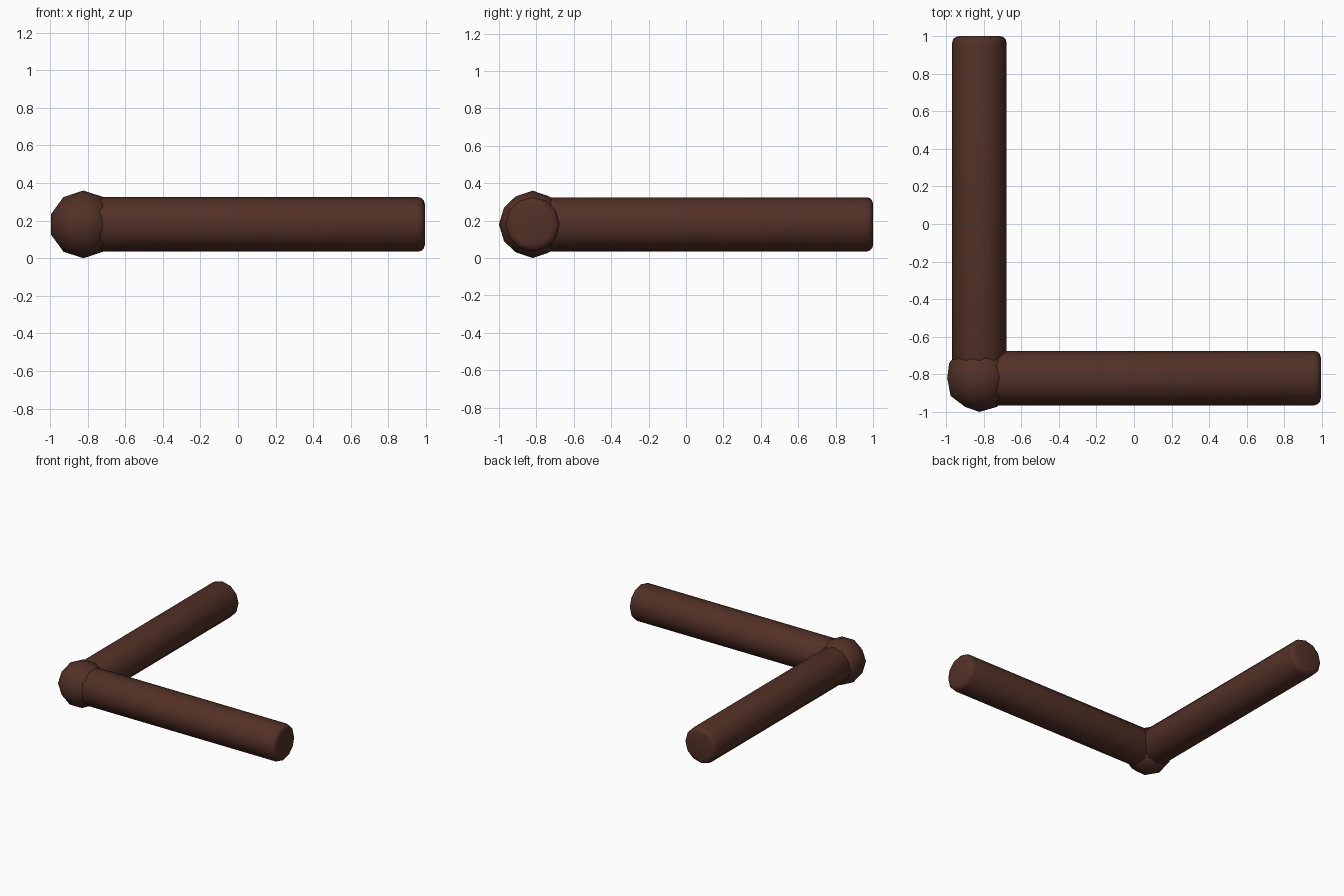
import bpy
from math import radians

if "Cube" in bpy.data.objects:
    bpy.data.objects.remove(bpy.data.objects["Cube"])

R_BALL = 0.18
R_ARM = 0.145
CORNER = (-0.823, -0.82, R_BALL)

brown = bpy.data.materials.new("dark_brown")
brown.diffuse_color = (0.085, 0.03, 0.02, 1)
brown.use_nodes = True
brown.node_tree.nodes["Principled BSDF"].inputs["Base Color"].default_value = brown.diffuse_color


def finish(obj, name, angle):
    obj.name = name
    obj.data.materials.append(brown)
    bpy.ops.object.shade_smooth_by_angle(angle=radians(angle))


def arm(name, axis, end):
    # Rounded rod from the corner to the given end coordinate
    length = end - CORNER[axis]
    loc = list(CORNER)
    loc[axis] += length / 2
    rot = (0, radians(90), 0) if axis == 0 else (radians(-90), 0, 0)
    bpy.ops.mesh.primitive_cylinder_add(vertices=12, radius=R_ARM, depth=length,
                                        location=loc, rotation=rot)
    obj = bpy.context.object
    bevel = obj.modifiers.new("rounded_rim", 'BEVEL')
    bevel.width = 0.035
    bevel.segments = 3
    bevel.limit_method = 'ANGLE'
    bevel.angle_limit = radians(50)
    bpy.ops.object.modifier_apply(modifier=bevel.name)
    finish(obj, name, 50)


# Two arms at a right angle
arm("side_arm", 0, 0.994)
arm("back_arm", 1, 1.0)

# Faceted ball joint, its pole pointing forward
bpy.ops.mesh.primitive_ico_sphere_add(subdivisions=2, radius=R_BALL,
                                      location=CORNER, rotation=(radians(90), 0, 0))
finish(bpy.context.object, "corner_ball", 60)
